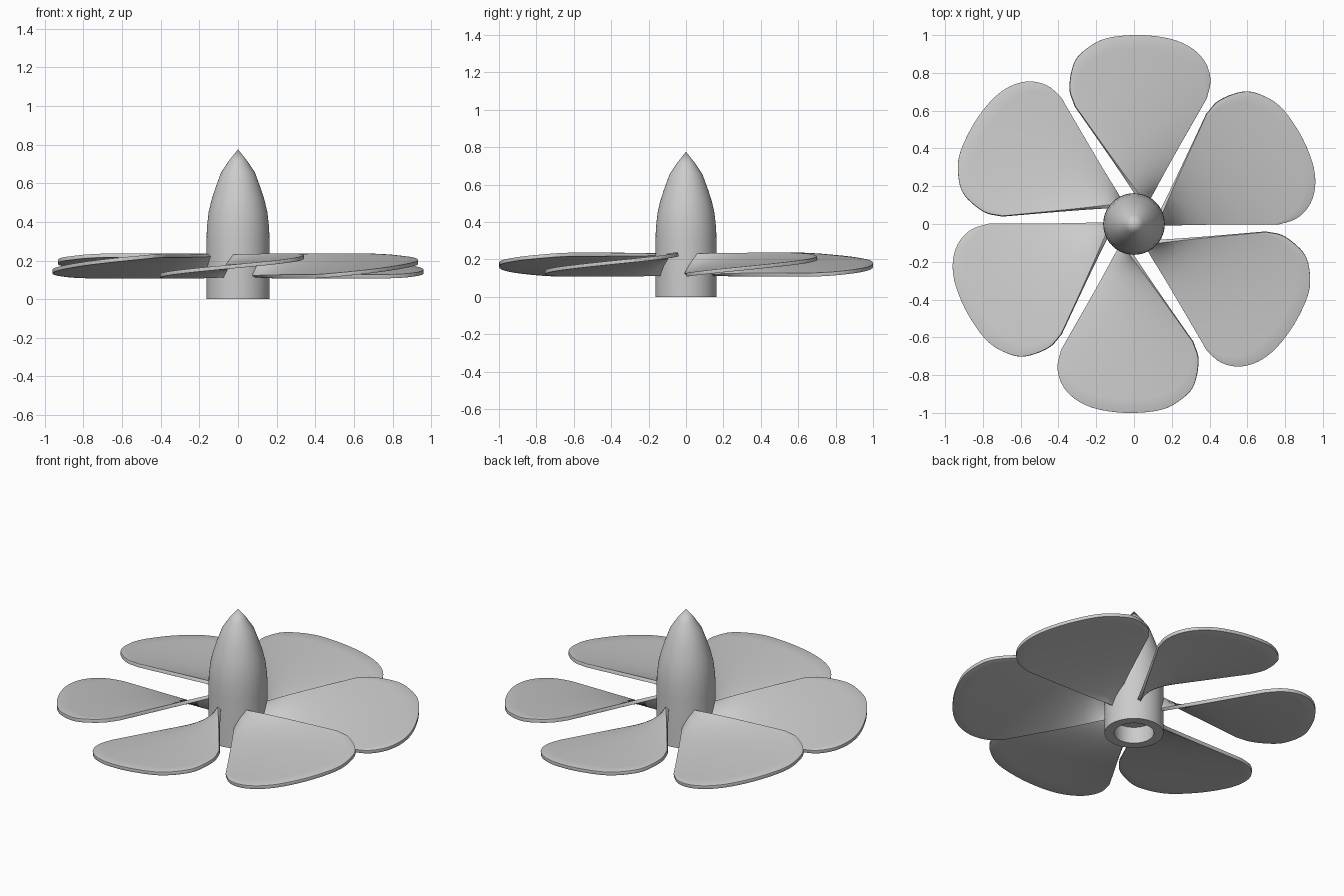
import bpy, bmesh, math
from mathutils import Vector, Matrix

if "Cube" in bpy.data.objects:
    bpy.data.objects.remove(bpy.data.objects["Cube"])


def finish(name, bm):
    bmesh.ops.recalc_face_normals(bm, faces=bm.faces)
    me = bpy.data.meshes.new(name)
    bm.to_mesh(me)
    bm.free()
    ob = bpy.data.objects.new(name, me)
    bpy.context.collection.objects.link(ob)
    bpy.ops.object.select_all(action='DESELECT')
    bpy.context.view_layer.objects.active = ob
    ob.select_set(True)
    bpy.ops.object.shade_smooth_by_angle(angle=math.radians(35))
    return ob


# Hub: pointed nose, straight barrel and a blind shaft bore underneath
profile = [(0, .10), (.11, .10), (.11, 0), (.163, 0), (.163, .30), (.161, .37),
           (.152, .45), (.138, .51), (.120, .567), (.088, .655), (.048, .715), (0, .775)]
bm = bmesh.new()
verts = [bm.verts.new((r, 0, z)) for r, z in profile]
edges = [bm.edges.new(p) for p in zip(verts, verts[1:])]
bmesh.ops.spin(bm, geom=verts + edges, cent=(0, 0, 0), axis=(0, 0, 1),
               angle=math.tau, steps=64)
bmesh.ops.remove_doubles(bm, verts=bm.verts, dist=1e-4)
finish("hub", bm)


# Blade outline: straight high and low edges, joined by a rounded tip
def high_edge(y):
    return -.705 * (y - .18)


def low_edge(y):
    return .577 * y


tip = [(-.313, .624), (-.341, .72), (-.318, .85), (-.255, .925), (-.15, .982),
       (0, 1), (.13, .992), (.235, .967), (.32, .92), (.38, .85), (.404, .76),
       (.385, .667)]


def smooth_curve(points, steps=5):
    p = [Vector(q) for q in points]
    p = [2 * p[0] - p[1]] + p + [2 * p[-1] - p[-2]]
    out = []
    for a, b, c, d in zip(p, p[1:], p[2:], p[3:]):
        for i in range(steps):
            t = i / steps
            out.append(.5 * (2 * b + (c - a) * t + (2 * a - 5 * b + 4 * c - d) * t * t
                             + (3 * b - a - 3 * c + d) * t ** 3))
    return out + [p[-2]]


# Twisted blade surface, ruled from the root to the tip
ROOT, ROWS = .13, 12


def build_blade(index):
    bm = bmesh.new()
    columns = []
    for q in smooth_curve(tip):
        lo, hi = low_edge(q.y), high_edge(q.y)
        u = min(1, max(0, (q.x - hi) / (lo - hi)))
        column = []
        for i in range(ROWS + 1):
            y = ROOT + (q.y - ROOT) * i / ROWS
            x = high_edge(y) + (low_edge(y) - high_edge(y)) * u
            column.append(bm.verts.new((x, y, .226 - .109 * u)))
        columns.append(column)
    for a, b in zip(columns, columns[1:]):
        for i in range(ROWS):
            bm.faces.new((a[i], b[i], b[i + 1], a[i + 1]))
    bmesh.ops.remove_doubles(bm, verts=bm.verts, dist=1e-5)
    bm.transform(Matrix.Rotation(index * math.tau / 6, 4, 'Z'))
    ob = finish(f"blade_{index + 1}", bm)
    solid = ob.modifiers.new("thickness", 'SOLIDIFY')
    solid.thickness = .02
    solid.offset = 0
    bevel = ob.modifiers.new("rounded_rim", 'BEVEL')
    bevel.width = .006
    bevel.segments = 2
    bevel.limit_method = 'ANGLE'
    bevel.angle_limit = math.radians(50)


for k in range(6):
    build_blade(k)
